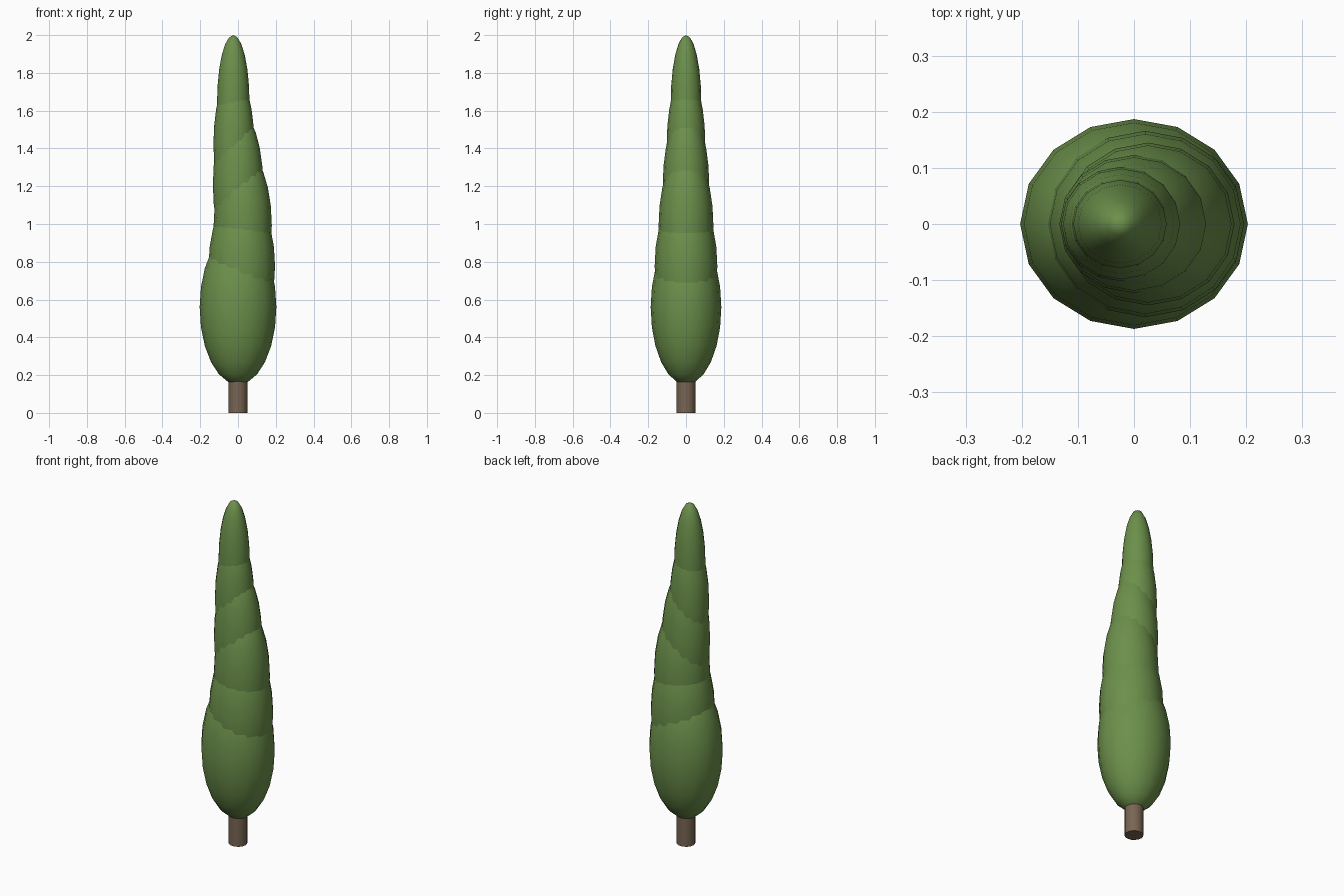
import bpy

if "Cube" in bpy.data.objects:
    bpy.data.objects.remove(bpy.data.objects["Cube"])


def material(name, rgb):
    mat = bpy.data.materials.new(name)
    mat.diffuse_color = (*rgb, 1)
    mat.use_nodes = True
    mat.node_tree.nodes["Principled BSDF"].inputs["Base Color"].default_value = mat.diffuse_color
    return mat


leaf = material("leaf_green", (0.15, 0.28, 0.07))
bark = material("bark_brown", (0.19, 0.13, 0.085))

# Trunk
bpy.ops.mesh.primitive_cylinder_add(vertices=16, radius=0.05, depth=0.3, location=(0, 0, 0.15))
trunk = bpy.context.object
trunk.name = "trunk"
trunk.data.materials.append(bark)
bpy.ops.object.shade_smooth_by_angle()

# Foliage: overlapping tall ellipsoids, (x offset, x radius, y radius, z radius)
tufts = [
    (0.0, 0.203, 0.187, 0.41),
    (0.02, 0.176, 0.166, 0.40),
    (0.025, 0.154, 0.145, 0.40),
    (0.0, 0.133, 0.123, 0.39),
    (-0.022, 0.108, 0.102, 0.37),
    (-0.025, 0.086, 0.081, 0.36),
]
for i, (x, rx, ry, rz) in enumerate(tufts):
    bpy.ops.mesh.primitive_uv_sphere_add(segments=16, ring_count=12, radius=1,
                                         location=(x, 0, 0.56 + 0.216 * i))
    tuft = bpy.context.object
    tuft.name = f"foliage_{i + 1}"
    tuft.scale = (rx, ry, rz)
    bpy.ops.object.transform_apply(location=False, rotation=False, scale=True)
    tuft.data.materials.append(leaf)
    bpy.ops.object.shade_smooth()
